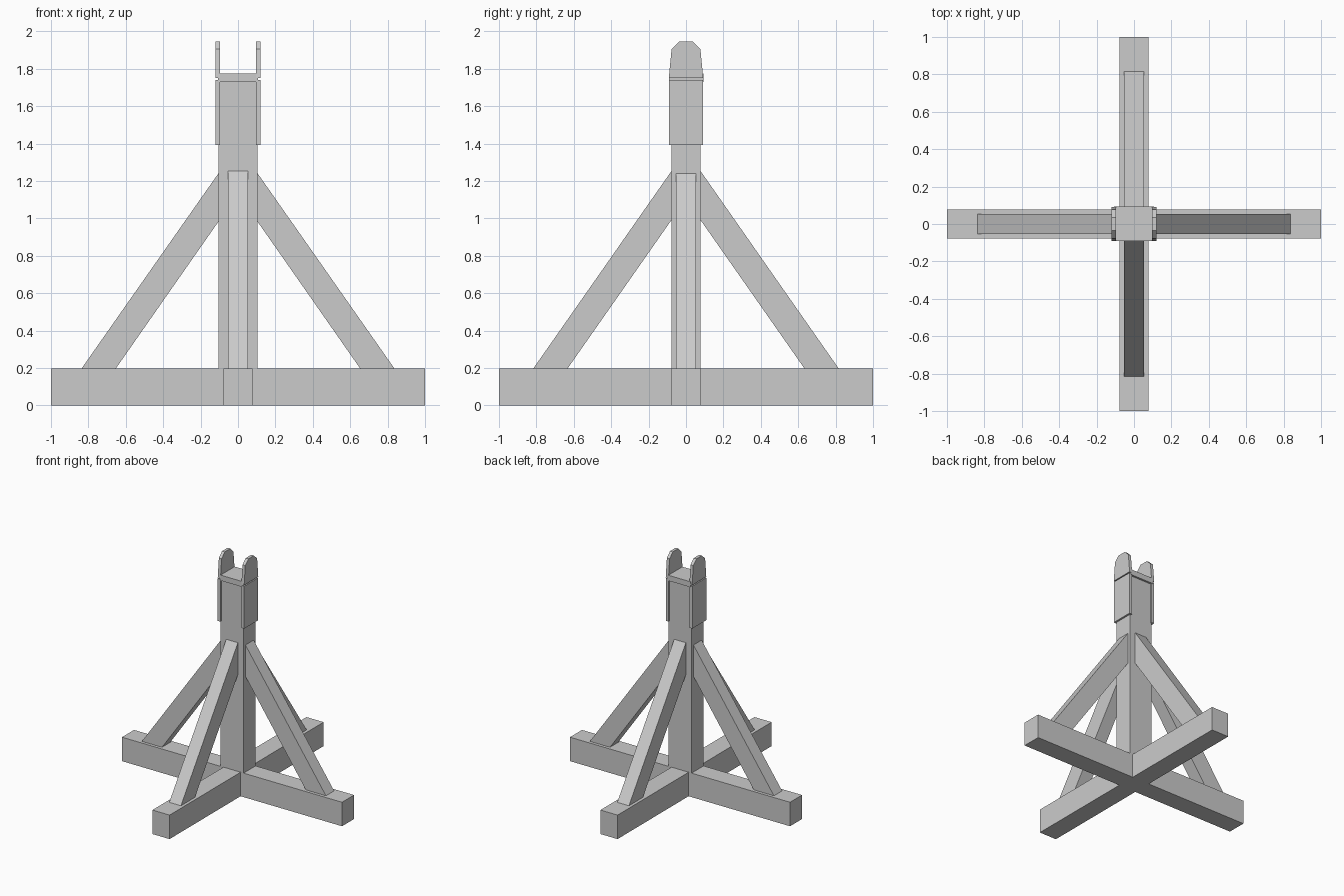
import bpy, bmesh
from mathutils import Vector

if "Cube" in bpy.data.objects:
    bpy.data.objects.remove(bpy.data.objects["Cube"])


def prism(name, pts, axis, lo, hi):
    """Extrude a 2D profile along an axis: x -> (y,z), y -> (x,z), z -> (x,y)."""
    def place(p, d):
        return {'x': (d, p[0], p[1]), 'y': (p[0], d, p[1]), 'z': (p[0], p[1], d)}[axis]
    bm = bmesh.new()
    face = bm.faces.new([bm.verts.new(place(p, lo)) for p in pts])
    ext = bmesh.ops.extrude_face_region(bm, geom=[face])
    moved = [v for v in ext['geom'] if isinstance(v, bmesh.types.BMVert)]
    bmesh.ops.translate(bm, verts=moved, vec=Vector(place((0, 0), hi - lo)))
    bmesh.ops.recalc_face_normals(bm, faces=bm.faces)
    mesh = bpy.data.meshes.new(name)
    bm.to_mesh(mesh)
    bm.free()
    obj = bpy.data.objects.new(name, mesh)
    bpy.context.collection.objects.link(obj)
    return obj


def rect(a, b, c, d):
    return [(a, c), (b, c), (b, d), (a, d)]


# Crossed base beams
w = 0.078
prism("cross_base", [(-1, -w), (-w, -w), (-w, -1), (w, -1), (w, -w), (1, -w),
                     (1, w), (w, w), (w, 1), (-w, 1), (-w, w), (-1, w)], 'z', 0, 0.197)

# Upright post
prism("post", rect(-0.105, 0.105, -0.077, 0.077), 'z', 0.19, 1.73)

# Diagonal braces, cut flush with the beams and the post
for s, side in ((-1, "left"), (1, "right")):
    pts = [(0.838, 0.195), (0.655, 0.195), (0.103, 0.985), (0.103, 1.243)]
    prism(side + "_brace", [(s * x, z) for x, z in pts], 'y', -0.053, 0.053)
for s, side in ((-1, "front"), (1, "back")):
    pts = [(0.818, 0.195), (0.635, 0.195), (0.075, 0.995), (0.075, 1.257)]
    prism(side + "_brace", [(s * y, z) for y, z in pts], 'x', -0.053, 0.053)

# Metal saddle: cap plate, side plates and rounded ears
prism("cap_plate", rect(-0.107, 0.107, -0.09, 0.093), 'z', 1.73, 1.775)
ear = [(-0.092, 1.75), (0.092, 1.75), (0.077, 1.905), (0.036, 1.945),
       (-0.036, 1.945), (-0.077, 1.905)]
for s, side in ((-1, "left"), (1, "right")):
    lo, hi = sorted((s * 0.095, s * 0.12))
    prism(side + "_side_plate", rect(-0.092, 0.09, 1.393, 1.741), 'x', lo, hi)
    prism(side + "_ear", ear, 'x', lo, hi)
